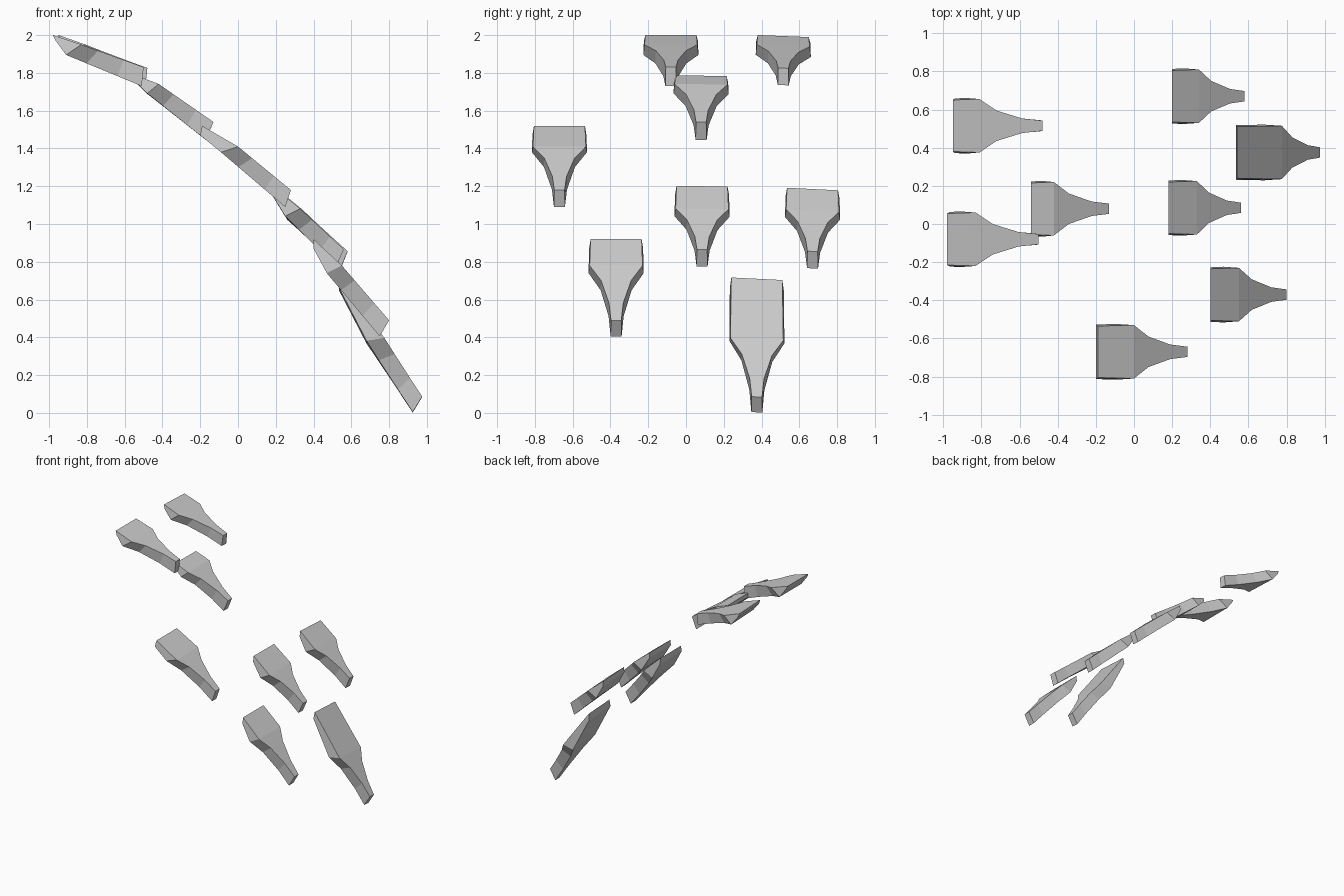
import bpy
import bmesh

cube = bpy.data.objects.get("Cube")
if cube:
    bpy.data.objects.remove(cube, do_unlink=True)

# One plain grey for every plate
grey = bpy.data.materials.new("light_grey")
grey.use_nodes = True
grey.diffuse_color = (0.6, 0.6, 0.6, 1)
grey.node_tree.nodes["Principled BSDF"].inputs["Base Color"].default_value = (0.6, 0.6, 0.6, 1)

# Neck stations: position from shoulder to tail, half width
NECK = ((0, 0.14), (0.27, 0.08), (0.68, 0.038), (1, 0.027))


def lerp(a, b, t):
    return tuple(p + (q - p) * t for p, q in zip(a, b))


def add_plate(name, y, tilt, head, shoulder, tail, low_head, low_shoulder, low_tail):
    """Paddle-shaped plate: side profile points are (x, z)."""
    stations = [(head, low_head, 0.135, 0.143)]
    for t, w in NECK:
        extra = 0.006 if t == 0 else 0.002
        stations.append((lerp(shoulder, tail, t), lerp(low_shoulder, low_tail, t), w, w + extra))
    bm = bmesh.new()
    rings = []
    for top, low, w, lw in stations:
        corners = ((top, -w), (top, w), (low, lw), (low, -lw))
        rings.append([bm.verts.new((p[0], y + d, p[1] - tilt * d)) for p, d in corners])
    for a, b in zip(rings, rings[1:]):
        for i in range(4):
            j = (i + 1) % 4
            bm.faces.new((a[i], a[j], b[j], b[i]))
    bm.faces.new(rings[0])
    bm.faces.new(rings[-1])
    bmesh.ops.recalc_face_normals(bm, faces=bm.faces)
    mesh = bpy.data.meshes.new(name)
    bm.to_mesh(mesh)
    bm.free()
    mesh.materials.append(grey)
    bpy.context.collection.objects.link(bpy.data.objects.new(name, mesh))


# Overlapping plates, from the top of the slope to the bottom
add_plate("top_front_plate", -0.08, 0, (-0.98, 2.0), (-0.83, 1.95), (-0.5, 1.83),
          (-0.965, 1.97), (-0.91, 1.895), (-0.51, 1.73))
add_plate("top_back_plate", 0.515, 0.04, (-0.95, 1.995), (-0.81, 1.945), (-0.48, 1.825),
          (-0.94, 1.965), (-0.88, 1.89), (-0.49, 1.735))
add_plate("upper_middle_plate", 0.08, 0.01, (-0.54, 1.785), (-0.42, 1.74), (-0.13, 1.54),
          (-0.54, 1.75), (-0.48, 1.69), (-0.17, 1.445))
add_plate("middle_front_plate", -0.67, 0, (-0.19, 1.52), (0.0, 1.41), (0.28, 1.18),
          (-0.2, 1.47), (-0.09, 1.38), (0.25, 1.09))
add_plate("middle_plate", 0.085, 0.01, (0.18, 1.2), (0.33, 1.08), (0.56, 0.865),
          (0.18, 1.155), (0.25, 1.04), (0.52, 0.775))
add_plate("middle_back_plate", 0.67, 0.05, (0.2, 1.185), (0.34, 1.07), (0.58, 0.855),
          (0.2, 1.14), (0.26, 1.03), (0.545, 0.765))
add_plate("lower_front_plate", -0.37, 0, (0.4, 0.92), (0.55, 0.78), (0.8, 0.49),
          (0.4, 0.87), (0.47, 0.74), (0.75, 0.405))
add_plate("bottom_plate", 0.375, 0.05, (0.54, 0.71), (0.775, 0.39), (0.975, 0.085),
          (0.535, 0.655), (0.68, 0.375), (0.925, 0.003))
